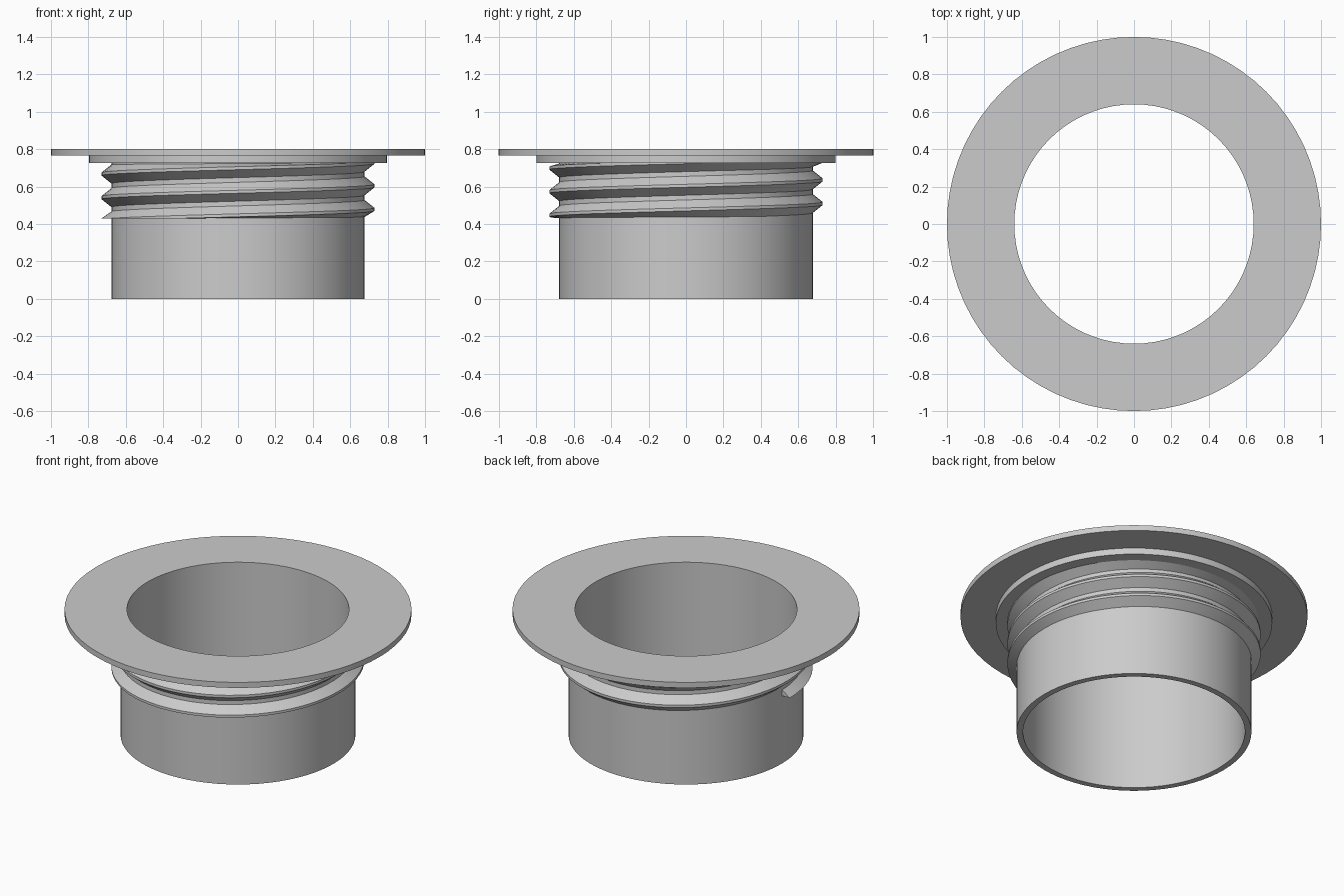
import bpy, bmesh, math

if "Cube" in bpy.data.objects:
    bpy.data.objects.remove(bpy.data.objects["Cube"])

SEG = 72
BODY_R, BORE_R = 0.677, 0.64

grey = bpy.data.materials.new("plain grey")
grey.diffuse_color = (0.6, 0.6, 0.6, 1)
grey.use_nodes = True
grey.node_tree.nodes["Principled BSDF"].inputs["Base Color"].default_value = grey.diffuse_color


def finish(name, bm):
    bmesh.ops.recalc_face_normals(bm, faces=bm.faces)
    mesh = bpy.data.meshes.new(name)
    bm.to_mesh(mesh)
    bm.free()
    obj = bpy.data.objects.new(name, mesh)
    bpy.context.collection.objects.link(obj)
    mesh.materials.append(grey)
    bpy.ops.object.select_all(action='DESELECT')
    obj.select_set(True)
    bpy.context.view_layer.objects.active = obj
    bpy.ops.object.shade_smooth_by_angle(angle=math.radians(30))
    return obj


def skin(bm, rings, closed):
    """Join consecutive rings of vertices with quads."""
    n = len(rings)
    for i in range(n if closed else n - 1):
        a, b = rings[i], rings[(i + 1) % n]
        for j in range(len(a)):
            k = (j + 1) % len(a)
            bm.faces.new((a[j], a[k], b[k], b[j]))
    if not closed:
        bm.faces.new(rings[0])
        bm.faces.new(rings[-1])


def point(bm, r, angle, z):
    return bm.verts.new((r * math.cos(angle), r * math.sin(angle), z))


# Flanged sleeve: closed wall profile turned around the z axis
profile = [(BORE_R, 0), (BODY_R, 0), (BODY_R, 0.725), (0.797, 0.725),
           (0.797, 0.765), (1, 0.765), (1, 0.8), (BORE_R, 0.8)]
bm = bmesh.new()
skin(bm, [[point(bm, r, 2 * math.pi * i / SEG, z) for r, z in profile]
          for i in range(SEG)], True)
finish("flanged_sleeve", bm)

# Screw thread: V-shaped section swept up a right-handed helix
PITCH, CREST, LOW, HIGH = 0.126, 0.73, 0.43, 0.727
section = [(BODY_R - 0.012, -0.06), (CREST, -0.008), (CREST, 0.008), (BODY_R - 0.012, 0.06)]
start, turns = math.pi, 3
bm = bmesh.new()
rings = []
for i in range(turns * SEG + 1):
    a = 2 * math.pi * i / SEG
    base = 0.415 + PITCH * a / (2 * math.pi)
    ring = []
    for r, dz in section:
        z = base + dz
        ring.append(point(bm, r, start + a, min(max(z, LOW), HIGH)))
    rings.append(ring)
skin(bm, rings, False)
bmesh.ops.dissolve_degenerate(bm, dist=1e-5, edges=bm.edges)
finish("screw_thread", bm)
